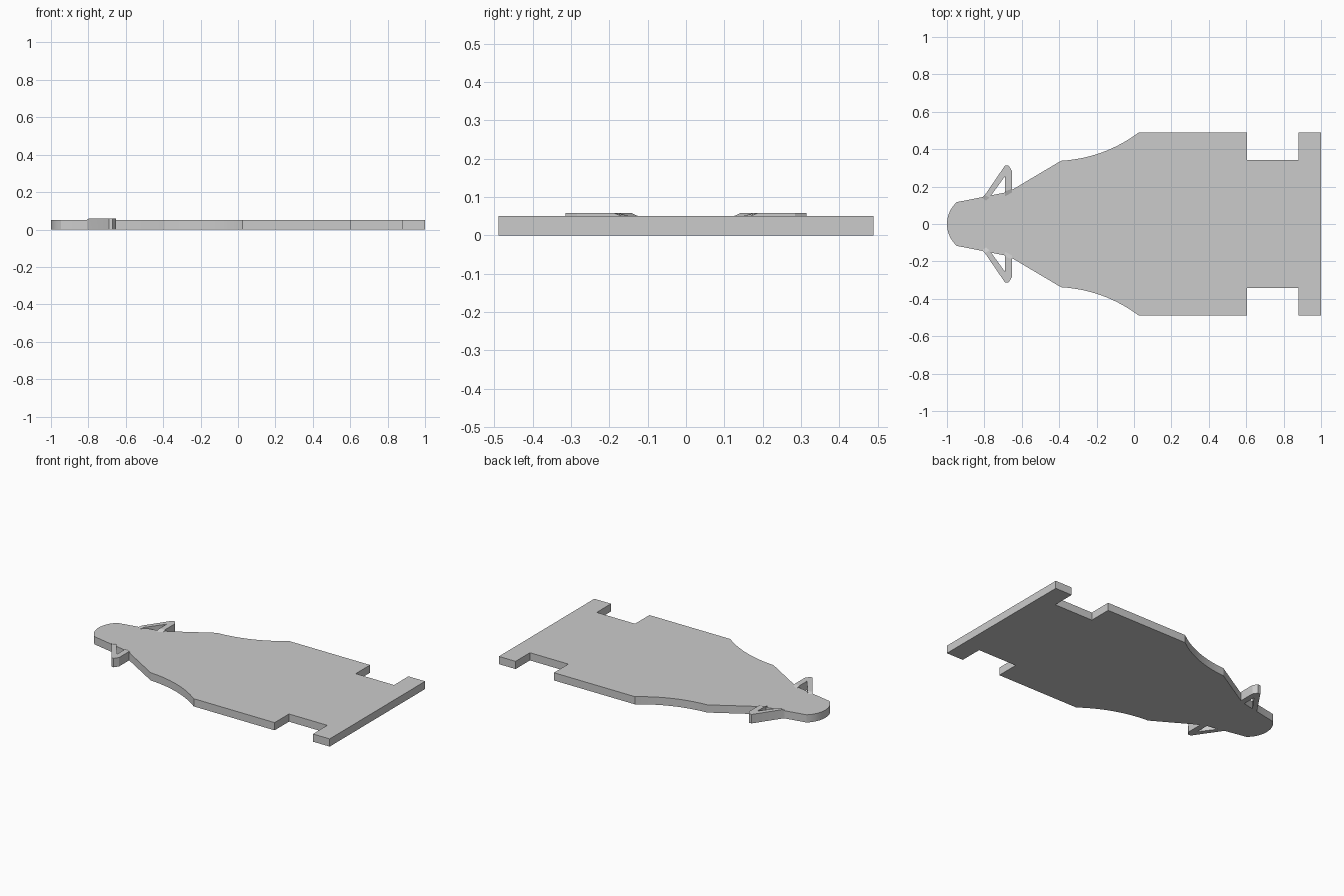
import bpy, bmesh
from mathutils import Vector

if "Cube" in bpy.data.objects:
    bpy.data.objects.remove(bpy.data.objects["Cube"])

THICK = 0.05
BRACKET_TOP = 0.058


def curve(a, c, b, n):
    """Points of a quadratic curve from a to b with control point c."""
    a, c, b = Vector(a), Vector(c), Vector(b)
    pts = []
    for i in range(n + 1):
        t = i / n
        pts.append(tuple(a * (1 - t) ** 2 + c * 2 * t * (1 - t) + b * t * t))
    return pts


def finish(name, bm):
    bmesh.ops.remove_doubles(bm, verts=bm.verts, dist=1e-5)
    bmesh.ops.recalc_face_normals(bm, faces=bm.faces)
    me = bpy.data.meshes.new(name)
    bm.to_mesh(me)
    bm.free()
    ob = bpy.data.objects.new(name, me)
    bpy.context.collection.objects.link(ob)
    bpy.context.view_layer.objects.active = ob
    ob.select_set(True)
    bpy.ops.object.shade_smooth_by_angle(angle=0.35)
    ob.select_set(False)
    return ob


# Floor plate: half outline from nose to tail, mirrored and extruded
half = curve((-1.0, 0.0), (-0.998, 0.072), (-0.947, 0.117), 8)[1:]
half += [(-0.67, 0.172)]
half += curve((-0.39, 0.338), (-0.16, 0.352), (0.025, 0.489), 14)
half += [(0.605, 0.489), (0.605, 0.342), (0.88, 0.342), (0.88, 0.489), (1.0, 0.489)]
outline = [(-1.0, 0.0)] + half + [(x, -y) for x, y in reversed(half)]
bm = bmesh.new()
base = bm.faces.new([bm.verts.new((x, y, 0)) for x, y in outline])
ext = bmesh.ops.extrude_face_region(bm, geom=[base], use_keep_orig=True)
bmesh.ops.translate(bm, vec=(0, 0, THICK),
                    verts=[g for g in ext["geom"] if isinstance(g, bmesh.types.BMVert)])
finish("floor_plate", bm)

# Side brackets: V-shaped arms as stations (outer point, inner point, top height)
H = BRACKET_TOP
stations = [
    ((-0.812, 0.14), (-0.79, 0.125), THICK),
    ((-0.798, 0.154), (-0.772, 0.142), H),
    ((-0.69, 0.312), (-0.69, 0.255), H),
    ((-0.672, 0.314), (-0.69, 0.255), H),
    ((-0.653, 0.285), (-0.69, 0.255), H),
    ((-0.653, 0.188), (-0.69, 0.175), H),
    ((-0.653, 0.168), (-0.69, 0.148), THICK),
]
for side, label in ((1, "left"), (-1, "right")):
    bm = bmesh.new()
    rings = []
    for (ox, oy), (ix, iy), top in stations:
        rings.append([bm.verts.new((x, y * side, z)) for x, y, z in
                      ((ox, oy, 0), (ox, oy, top), (ix, iy, top), (ix, iy, 0))])
    for j, (a, b) in enumerate(zip(rings, rings[1:])):
        same_inner = stations[j][1] == stations[j + 1][1]
        for k in range(4):
            if same_inner and k == 2:
                continue
            m = (k + 1) % 4
            bm.faces.new((a[k], a[m], b[m], b[k]))
    bm.faces.new(rings[0])
    bm.faces.new(rings[-1])
    finish("side_bracket_" + label, bm)
